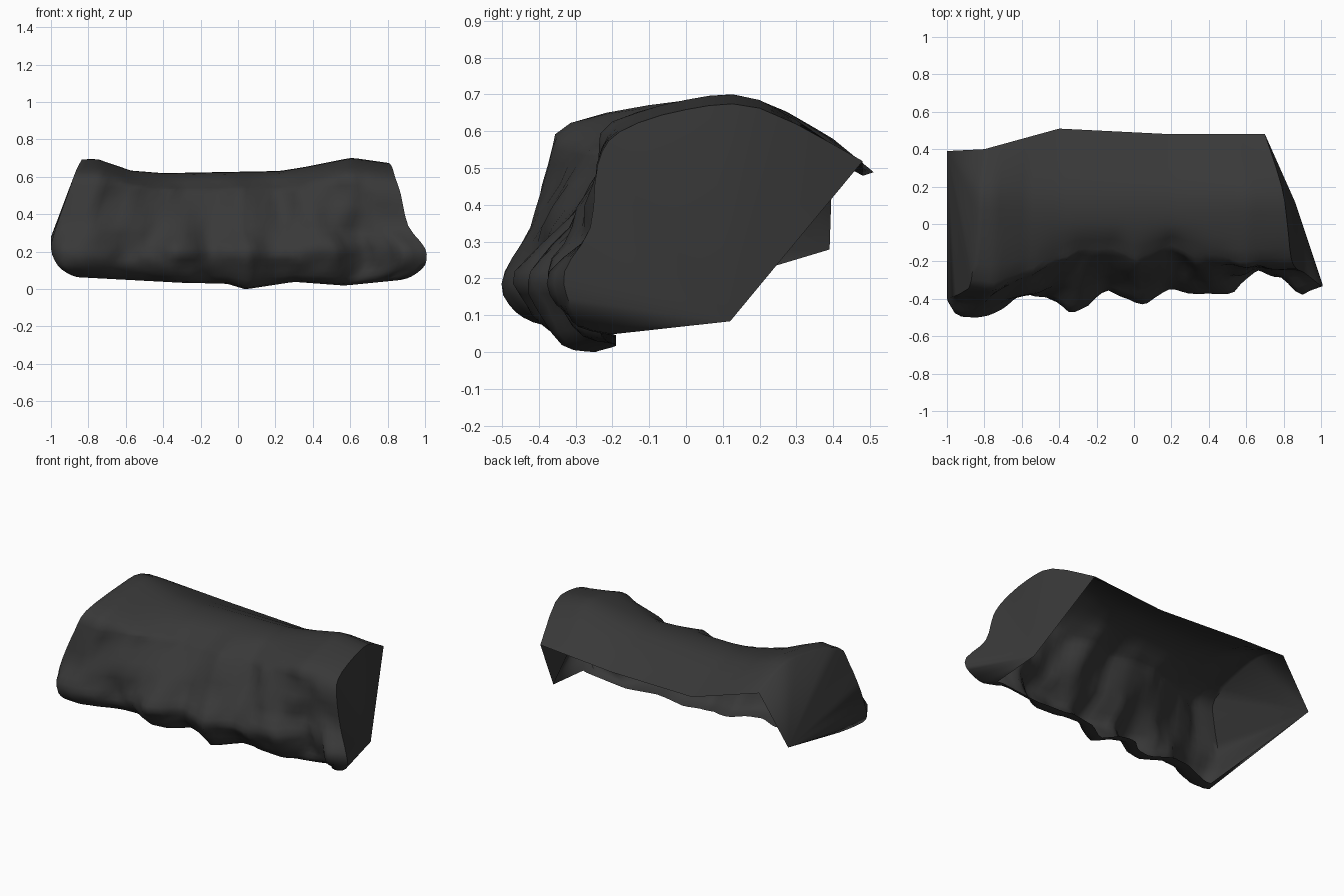
import bpy, bmesh
from mathutils import Vector, noise

if "Cube" in bpy.data.objects:
    bpy.data.objects.remove(bpy.data.objects["Cube"])


def table(pts, x):
    """Piecewise-linear lookup."""
    if x <= pts[0][0]:
        return pts[0][1]
    for (a, va), (b, vb) in zip(pts, pts[1:]):
        if x <= b:
            return va + (vb - va) * (x - a) / (b - a)
    return pts[-1][1]


def spline(p, steps):
    """Catmull-Rom through the points of one cliff section."""
    out = []
    for i in range(len(p) - 1):
        a, b, c, d = p[max(i - 1, 0)], p[i], p[i + 1], p[min(i + 2, len(p) - 1)]
        for k in range(steps):
            t = k / steps
            out.append(0.5 * (2 * b + (c - a) * t + (2 * a - 5 * b + 4 * c - d) * t * t
                              + (3 * b - a - 3 * c + d) * t ** 3))
    return out + [p[-1]]


# Outlines along the cliff
BELLY = [(-1, -.40), (-.95, -.49), (-.82, -.50), (-.6, -.40), (-.48, -.38), (-.35, -.45),
         (-.25, -.43), (-.15, -.34), (.05, -.42), (.2, -.33), (.35, -.37), (.52, -.36),
         (.62, -.28), (.68, -.24), (.8, -.28), (.88, -.38), (1, -.33)]
MID = [(-.97, -.39), (-.8, -.42), (-.6, -.36), (-.45, -.33), (-.3, -.34), (-.15, -.27),
       (0, -.33), (.2, -.25), (.4, -.32), (.65, -.24), (.9, -.26)]
SHOULDER = [(-.9, -.36), (-.75, -.37), (-.6, -.31), (-.45, -.24), (-.3, -.18), (-.1, -.17),
            (0, -.23), (.2, -.15), (.4, -.23), (.8, -.24)]
CREST = [(-.84, .685), (-.75, .685), (-.57, .625), (-.4, .61), (.22, .62), (.35, .64),
         (.6, .688), (.82, .66)]
LIP = [(-.86, .065), (-.3, .035), (-.06, .03), (.04, 0), (.3, .04), (.57, .02), (.87, .05)]
BACK_Y = [(-.8, .40), (-.4, .51), (.2, .48), (.7, .48)]
BACK_Z = [(-.8, .58), (-.4, .49), (.2, .48), (.7, .52)]
# Left and right limits of each level, lip to back edge
ENDS = [(-.86, .87), (-.91, .93), (-.965, 1), (-1, 1), (-.97, .91), (-.91, .87),
        (-.87, .84), (-.84, .82), (-.83, .79), (-.8, .7)]


def section(s):
    pts = []
    for i, (l, r) in enumerate(ENDS):
        x = l + (r - l) * s
        b, m, sh, c, lip = (table(t, x) for t in (BELLY, MID, SHOULDER, CREST, LIP))
        y, z = [(min(b + .17, -.19), lip), (min(b + .08, -.23), lip + .02), (b + .015, .13),
                (b, .22), (m, .34), (sh, .51), (sh + .06, c - .06), (0, c),
                (.2, c), (table(BACK_Y, x), table(BACK_Z, x))][i]
        pts.append(Vector((x, y, z)))
    return spline(pts, 3)


bm = bmesh.new()
N = 56
grid = []
for i in range(N + 1):
    col = []
    for p in section(i / N):
        # Rocky relief on the front face only, fading at the ends and over the top
        w = max(0, min(1, (-.1 - p.y) / .1)) * min(1, 8 * min(i, N - i) / N)
        w *= min(1, max(0, (p.z - .05) / .1))
        n = noise.noise(Vector((p.x * 6, 3.1, p.z * 7))) + .5 * noise.noise(p * 14)
        col.append(bm.verts.new(p + Vector((0, .035 * n * w, 0))))
    grid.append(col)
for a, b in zip(grid, grid[1:]):
    for k in range(len(a) - 1):
        bm.faces.new((a[k], b[k], b[k + 1], a[k + 1]))

# End walls fan out to the back lower corners; back and underside stay open
for rim, corner in ((grid[0], (-1, .39, .28)), (grid[-1], (.86, .12, .085))):
    c = bm.verts.new(corner)
    for k in range(len(rim) - 1):
        f = (rim[k], rim[k + 1], c)
        bm.faces.new(f if rim is grid[0] else f[::-1])

# Rest on the ground
low = min(v.co.z for v in bm.verts)
for v in bm.verts:
    v.co.z -= low

mesh = bpy.data.meshes.new("cliff_shell")
bm.to_mesh(mesh)
bm.free()
cliff = bpy.data.objects.new("cliff_shell", mesh)
bpy.context.collection.objects.link(cliff)
mat = bpy.data.materials.new("dark_rock")
mat.diffuse_color = (.04, .04, .04, 1)
mat.use_nodes = True
mat.node_tree.nodes["Principled BSDF"].inputs["Base Color"].default_value = mat.diffuse_color
mesh.materials.append(mat)
bpy.context.view_layer.objects.active = cliff
cliff.select_set(True)
bpy.ops.object.shade_smooth_by_angle(angle=1.2)
